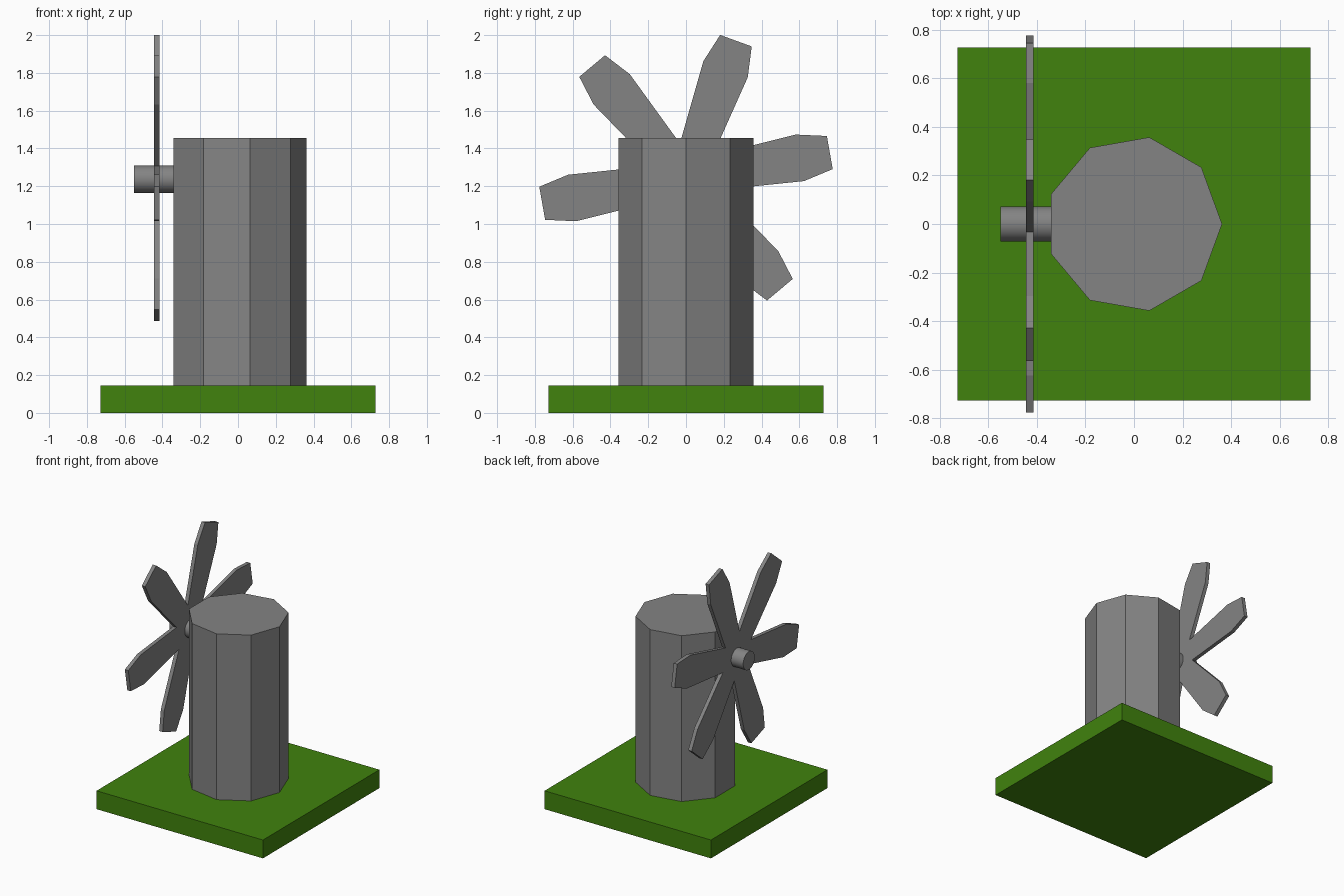
import bpy, bmesh
from math import radians, cos, sin, pi

if "Cube" in bpy.data.objects:
    bpy.data.objects.remove(bpy.data.objects["Cube"])

HUB_X, HUB_Z = -0.43, 1.244


def material(name, color):
    mat = bpy.data.materials.new(name)
    mat.diffuse_color = color
    mat.use_nodes = True
    mat.node_tree.nodes["Principled BSDF"].inputs["Base Color"].default_value = mat.diffuse_color
    return mat


def prism(name, outline, start, depth, mat):
    """Extrude a closed 3D outline along a depth vector."""
    bm = bmesh.new()
    face = bm.faces.new([bm.verts.new(p) for p in outline])
    extruded = bmesh.ops.extrude_face_region(bm, geom=[face], use_keep_orig=True)
    moved = [g for g in extruded["geom"] if isinstance(g, bmesh.types.BMVert)]
    bmesh.ops.translate(bm, verts=moved, vec=depth)
    bmesh.ops.translate(bm, verts=bm.verts, vec=start)
    bmesh.ops.recalc_face_normals(bm, faces=bm.faces)
    mesh = bpy.data.meshes.new(name)
    bm.to_mesh(mesh)
    bm.free()
    mesh.materials.append(mat)
    obj = bpy.data.objects.new(name, mesh)
    bpy.context.collection.objects.link(obj)
    return obj


green = material("grass_green", (0.052, 0.225, 0.004, 1))
grey = material("dark_grey", (0.23, 0.23, 0.23, 1))

# Grass base slab
s = 0.727
prism("grass_base", [(-s, -s, 0), (s, -s, 0), (s, s, 0), (-s, s, 0)],
      (0, 0, 0), (0, 0, 0.145), green)

# Nine-sided tower, one corner facing +x
tower = [(0.363 * cos(2 * pi * i / 9), 0.363 * sin(2 * pi * i / 9), 0) for i in range(9)]
prism("tower", tower, (0, 0, 0.145), (0, 0, 1.31), grey)

# Axle running from the tower wall through the rotor
bpy.ops.mesh.primitive_cylinder_add(vertices=32, radius=0.072, depth=0.22,
                                    location=(-0.44, 0, 1.237),
                                    rotation=(0, radians(90), 0))
axle = bpy.context.object
axle.name = "axle"
axle.data.materials.append(grey)
bpy.ops.object.shade_smooth_by_angle(angle=radians(30))

# Six-bladed rotor: one blade outline (along, across) repeated every 60 degrees
blade = [(0.612, -0.125), (0.773, -0.089), (0.773, 0.089), (0.612, 0.125),
         (0.161, 0.093)]
rotor = []
for k in range(6):
    a = radians(10 + 60 * k)
    rotor += [(0, u * cos(a) - v * sin(a), u * sin(a) + v * cos(a)) for u, v in blade]
prism("rotor_blades", rotor, (HUB_X - 0.015, 0, HUB_Z), (0.03, 0, 0), grey)
